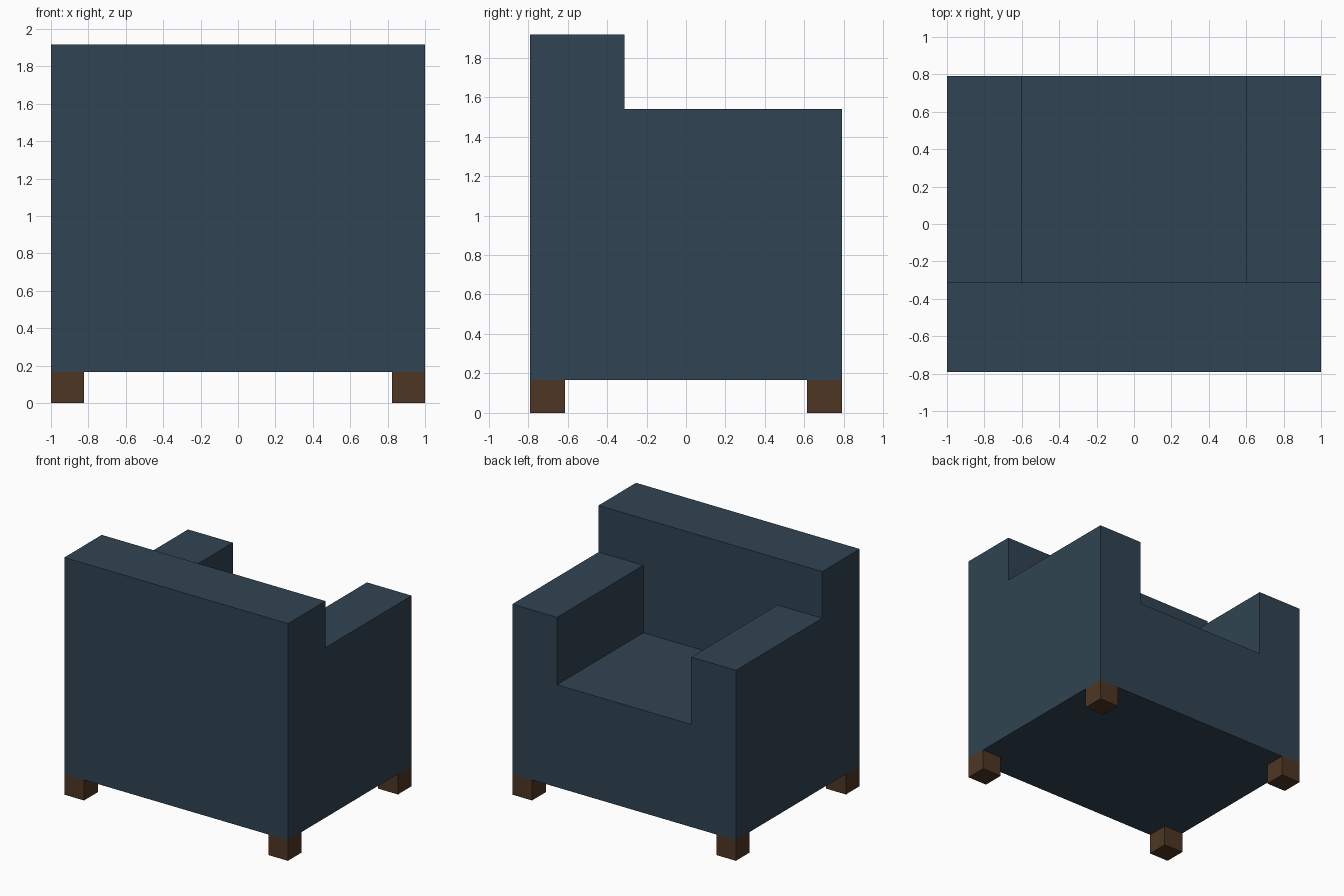
import bpy, bmesh
from mathutils import Matrix, Vector

if "Cube" in bpy.data.objects:
    bpy.data.objects.remove(bpy.data.objects["Cube"])

W, D = 1.0, 0.79               # half width, half depth
Z0, SEAT, ARM, TOP = 0.166, 0.995, 1.54, 1.917
ARM_X, BACK_Y, LEG = 0.6, -0.312, 0.176


def material(name, rgb):
    m = bpy.data.materials.new(name)
    m.diffuse_color = (*rgb, 1)
    m.use_nodes = True
    m.node_tree.nodes["Principled BSDF"].inputs["Base Color"].default_value = m.diffuse_color
    return m


def box(bm, lo, hi):
    lo, hi = Vector(lo), Vector(hi)
    size = hi - lo
    mat = Matrix.Translation((lo + hi) / 2) @ Matrix.Diagonal((*size, 1))
    bmesh.ops.create_cube(bm, size=1, matrix=mat)


def finish(bm, name, mat):
    bmesh.ops.recalc_face_normals(bm, faces=bm.faces)
    me = bpy.data.meshes.new(name)
    bm.to_mesh(me)
    bm.free()
    me.materials.append(mat)
    ob = bpy.data.objects.new(name, me)
    bpy.context.collection.objects.link(ob)
    return ob


def raise_faces(bm, z, new_z, rule):
    """Extrude the level faces at height z that satisfy the rule."""
    bm.normal_update()
    faces = [f for f in bm.faces if f.normal.z > 0.9
             and abs(f.calc_center_median().z - z) < 1e-4
             and rule(f.calc_center_median())]
    new = bmesh.ops.extrude_face_region(bm, geom=faces)["geom"]
    for v in new:
        if isinstance(v, bmesh.types.BMVert):
            v.co.z = new_z
    bmesh.ops.delete(bm, geom=[f for f in faces if f.is_valid], context='FACES')


fabric = material("dark blue fabric", (0.0296, 0.0578, 0.0844))
wood = material("brown wood", (0.0762, 0.0369, 0.0176))

# Upholstered body: seat block with arms and back raised out of its top
bm = bmesh.new()
box(bm, (-W, -D, Z0), (W, D, SEAT))
for co, no in (((ARM_X, 0, 0), (1, 0, 0)), ((-ARM_X, 0, 0), (1, 0, 0)),
               ((0, BACK_Y, 0), (0, 1, 0))):
    bmesh.ops.bisect_plane(bm, geom=bm.verts[:] + bm.edges[:] + bm.faces[:],
                           plane_co=co, plane_no=no)
raise_faces(bm, SEAT, ARM, lambda c: abs(c.x) > ARM_X or c.y < BACK_Y)
raise_faces(bm, ARM, TOP, lambda c: c.y < BACK_Y)
bmesh.ops.dissolve_limit(bm, angle_limit=0.01, verts=bm.verts, edges=bm.edges)
finish(bm, "armchair_body", fabric)

# Four square legs at the corners
for sx, side in ((-1, "left"), (1, "right")):
    for sy, end in ((-1, "back"), (1, "seat_side")):
        bm = bmesh.new()
        x = sorted((sx * W, sx * (W - LEG)))
        y = sorted((sy * D, sy * (D - LEG)))
        box(bm, (x[0], y[0], 0), (x[1], y[1], Z0))
        finish(bm, f"{end}_{side}_leg", wood)
